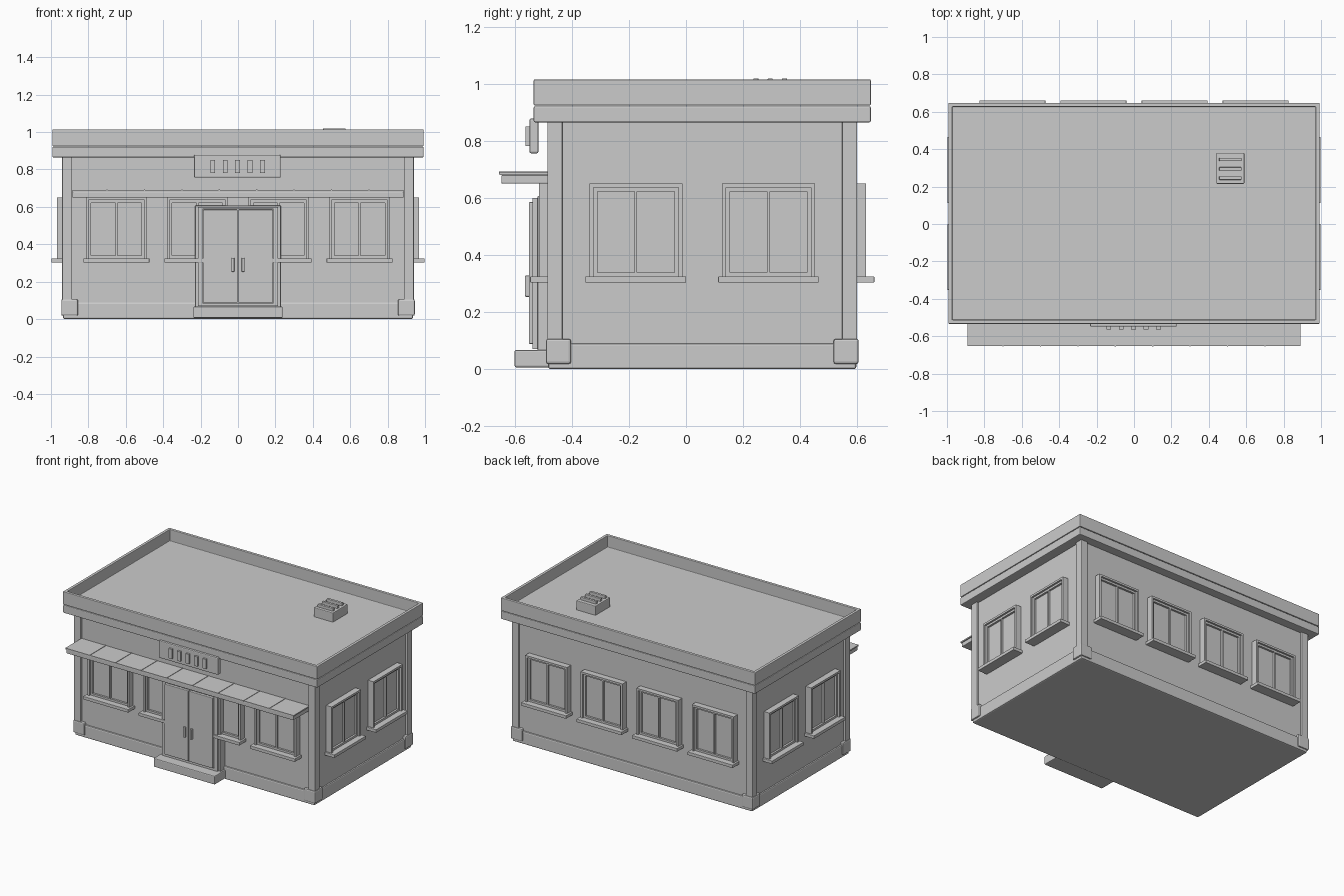
import bpy
import bmesh
from math import radians
from mathutils import Matrix, Vector

if "Cube" in bpy.data.objects:
    bpy.data.objects.remove(bpy.data.objects["Cube"], do_unlink=True)

grey = bpy.data.materials.new("plain grey")
grey.use_nodes = True
COLOUR = (0.6, 0.6, 0.6, 1)
grey.diffuse_color = COLOUR
grey.node_tree.nodes["Principled BSDF"].inputs["Base Color"].default_value = COLOUR

MID_Y = 0.057          # centre of the building along y
WALL_X, WALL_Y = 0.925, 0.53   # half sizes of the walls


def add_box(bm, x, y, z):
    """Add a box given (low, high) ranges; return its vertices."""
    centre = Vector([(r[0] + r[1]) / 2 for r in (x, y, z)])
    size = [r[1] - r[0] for r in (x, y, z)]
    mat = Matrix.Translation(centre) @ Matrix.Diagonal((*size, 1))
    return bmesh.ops.create_cube(bm, size=1, matrix=mat)["verts"]


def finish(name, bm, bevel=0.0, matrix=None):
    mesh = bpy.data.meshes.new(name)
    bm.to_mesh(mesh)
    bm.free()
    mesh.materials.append(grey)
    obj = bpy.data.objects.new(name, mesh)
    bpy.context.collection.objects.link(obj)
    if matrix:
        obj.matrix_world = matrix
    if bevel:
        mod = obj.modifiers.new("soft edges", "BEVEL")
        mod.width = bevel
        mod.segments = 2
        mod.limit_method = "ANGLE"
        mod.angle_limit = radians(40)
    return obj


def box(name, x, y, z, bevel=0.0):
    bm = bmesh.new()
    add_box(bm, x, y, z)
    return finish(name, bm, bevel)


def centred(half, mid=0.0):
    return (mid - half, mid + half)


# Walls and plinth
box("walls", centred(WALL_X), centred(WALL_Y, MID_Y), (0.01, 0.9))
box("plinth", centred(0.935), centred(0.54, MID_Y), (0, 0.09), 0.008)

# Corner pilasters with square feet
for sx, side in ((-1, "right"), (1, "left")):
    for sy, end in ((-1, "front"), (1, "back")):
        xs = sorted((sx * 0.94, sx * 0.887))
        ys = sorted((MID_Y + sy * 0.543, MID_Y + sy * 0.49))
        box(f"{end}_{side}_pilaster", xs, ys, (0.09, 0.87), 0.004)
        xs = sorted((sx * 0.945, sx * 0.855))
        ys = sorted((MID_Y + sy * 0.548, MID_Y + sy * 0.46))
        box(f"{end}_{side}_pilaster_foot", xs, ys, (0.018, 0.106), 0.008)

# Cornice and parapet with sunken roof
ROOF_X, ROOF_Y = 0.992, 0.591
box("cornice", centred(ROOF_X), centred(ROOF_Y, MID_Y), (0.865, 0.921), 0.005)
bm = bmesh.new()
add_box(bm, centred(ROOF_X), centred(ROOF_Y, MID_Y), (0.924, 1.015))
top = max(bm.faces, key=lambda f: f.calc_center_median().z)
bmesh.ops.inset_region(bm, faces=[top], thickness=0.03)
floor = bmesh.ops.extrude_discrete_faces(bm, faces=[top])["faces"][0]
bmesh.ops.translate(bm, verts=floor.verts, vec=(0, 0, -0.08))
finish("parapet_and_roof", bm, 0.004)

# Rooftop vent with slats
box("roof_vent", (0.44, 0.59), (0.215, 0.38), (0.93, 1.0), 0.005)
bm = bmesh.new()
for y in (0.245, 0.295, 0.345):
    add_box(bm, (0.455, 0.575), centred(0.009, y), (0.995, 1.019))
finish("roof_vent_slats", bm, 0.003)


# Windows: local x runs along the wall, local -y points out of it
def window(name, matrix):
    bm = bmesh.new()
    low, high, half = 0.325, 0.65, 0.163
    for s in (-1, 1):
        add_box(bm, sorted((s * half, s * (half - 0.014))), (-0.043, 0.01), (low, high))
        add_box(bm, sorted((s * 0.149, s * 0.135)), (-0.03, 0.01), (low, high - 0.014))
    add_box(bm, centred(half - 0.014), (-0.043, 0.01), (high - 0.014, high))
    add_box(bm, centred(0.135), (-0.03, 0.01), (high - 0.028, high - 0.014))
    add_box(bm, centred(0.135), (-0.03, 0.01), (low, low + 0.014))
    add_box(bm, centred(0.005), (-0.03, 0.01), (low + 0.014, high - 0.028))
    add_box(bm, centred(0.135), (-0.016, 0.01), (low + 0.014, high - 0.028))
    finish(name, bm, matrix=matrix)
    bm = bmesh.new()
    add_box(bm, centred(0.176), (-0.073, 0.01), (0.303, low))
    finish(name + "_sill", bm, 0.002, matrix)


for i, x in enumerate((-0.65, -0.217, 0.217, 0.65), 1):
    window(f"front_window_{i}", Matrix.Translation((x, MID_Y - WALL_Y, 0)))
    window(f"back_window_{i}", Matrix.Translation((x, MID_Y + WALL_Y, 0))
           @ Matrix.Rotation(radians(180), 4, "Z"))
for i, y in enumerate((-0.176, 0.289), 1):
    for s, side in ((-1, "right"), (1, "left")):
        window(f"{side}_window_{i}", Matrix.Translation((s * WALL_X, y, 0))
               @ Matrix.Rotation(radians(90 * s), 4, "Z"))

# Entrance: surround, double doors, handles and step
box("door_surround", centred(0.229), (-0.52, -0.46), (0.06, 0.607), 0.004)
bm = bmesh.new()
for s in (-1, 1):
    add_box(bm, sorted((s * 0.215, s * 0.19)), (-0.538, -0.51), (0.07, 0.6))
add_box(bm, centred(0.19), (-0.538, -0.51), (0.588, 0.6))
add_box(bm, centred(0.19), (-0.538, -0.51), (0.07, 0.085))
finish("door_frame", bm)
for s, side in ((-1, "right"), (1, "left")):
    box(f"{side}_door", sorted((s * 0.002, s * 0.188)), (-0.551, -0.51), (0.088, 0.585), 0.004)
    box(f"{side}_door_handle", centred(0.008, s * 0.027), (-0.565, -0.54), (0.253, 0.328), 0.005)
box("entrance_step", centred(0.239), (-0.601, -0.46), (0.006, 0.067), 0.006)

# Flat awning with panel seams
box("awning_body", centred(0.885), (-0.647, -0.46), (0.65, 0.68), 0.004)
box("awning_top", centred(0.89), (-0.653, -0.46), (0.68, 0.689))
bm = bmesh.new()
for i in range(8):
    add_box(bm, centred(0.003, -0.7 + 0.2 * i), (-0.655, -0.46), (0.685, 0.692))
finish("awning_seams", bm)

# Sign board with raised bars
box("sign_board", (-0.235, 0.228), (-0.549, -0.517), (0.756, 0.878), 0.006)
bm = bmesh.new()
for i in range(5):
    add_box(bm, centred(0.013, -0.135 + 0.0665 * i), (-0.563, -0.54), (0.782, 0.85))
finish("sign_bars", bm)
